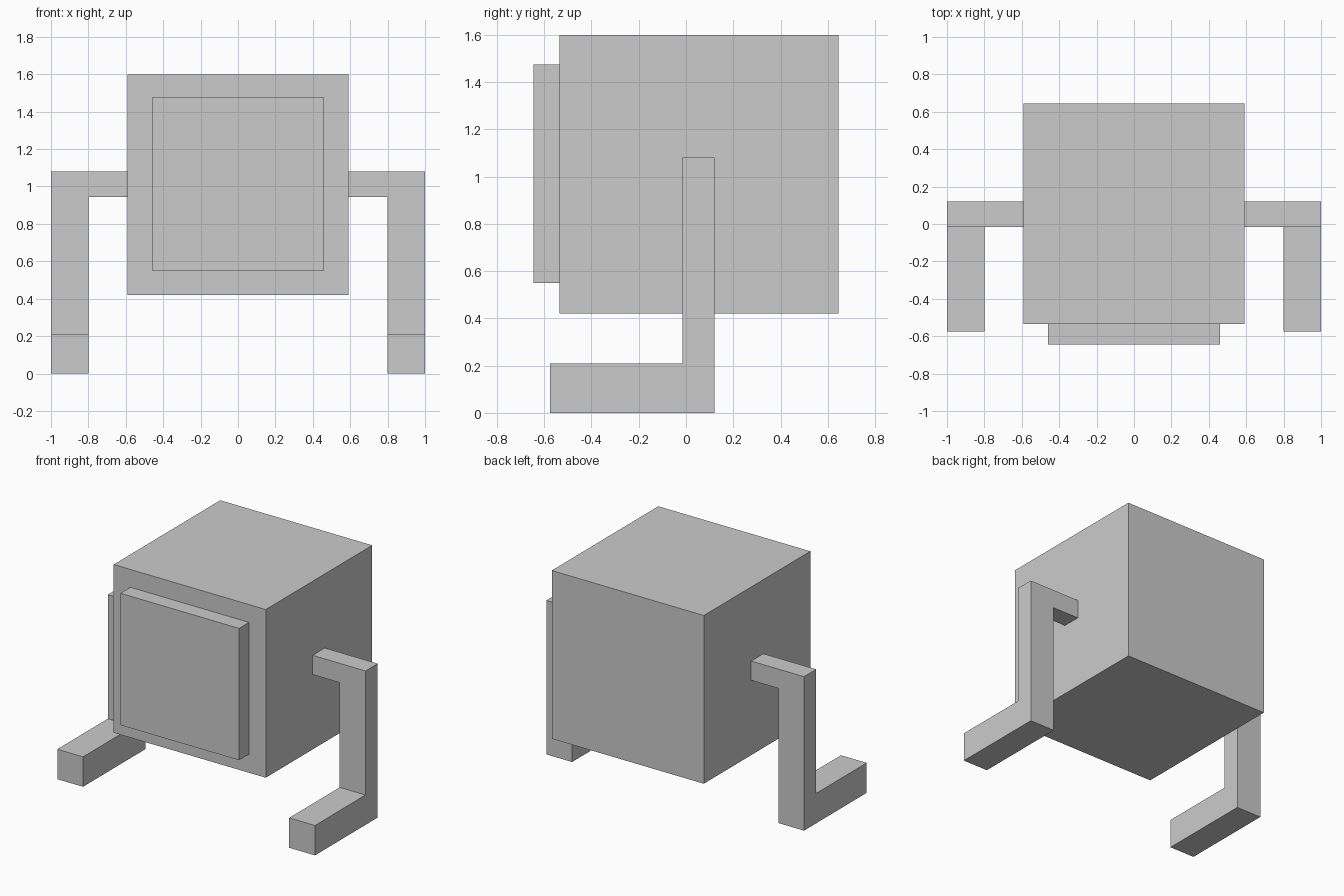
import bpy, bmesh
from mathutils import Vector

if "Cube" in bpy.data.objects:
    bpy.data.objects.remove(bpy.data.objects["Cube"])


def finish(name, bm):
    bmesh.ops.recalc_face_normals(bm, faces=bm.faces)
    mesh = bpy.data.meshes.new(name)
    bm.to_mesh(mesh)
    bm.free()
    obj = bpy.data.objects.new(name, mesh)
    bpy.context.collection.objects.link(obj)
    return obj


def box(name, lo, hi):
    lo, hi = Vector(lo), Vector(hi)
    bm = bmesh.new()
    bmesh.ops.create_cube(bm, size=1)
    bmesh.ops.scale(bm, vec=hi - lo, verts=bm.verts)
    bmesh.ops.translate(bm, vec=(lo + hi) / 2, verts=bm.verts)
    return finish(name, bm)


def extrude(bm, face, y):
    """Extrude a face along y and return the moved face."""
    geom = bmesh.ops.extrude_face_region(bm, geom=[face])["geom"]
    bmesh.ops.translate(bm, vec=(0, y, 0),
                        verts=[g for g in geom if isinstance(g, bmesh.types.BMVert)])
    return next(g for g in geom if isinstance(g, bmesh.types.BMFace))


# Cube body and raised front panel
box("body", (-0.59, -0.535, 0.42), (0.59, 0.645, 1.6))
box("front_panel", (-0.46, -0.645, 0.55), (0.46, -0.535, 1.475))

# Bent leg: shoulder bar and shin from one profile, split at foot height
bm = bmesh.new()
profile = [(0.59, 0.945), (0.59, 1.08), (1, 1.08), (1, 0.21),
           (1, 0), (0.8, 0), (0.8, 0.21), (0.8, 0.945)]
back = bm.faces.new([bm.verts.new((x, 0.12, z)) for x, z in profile])
front = extrude(bm, back, -0.135)
if not any(f is not front and all(abs(v.co.y - 0.12) < 1e-4 for v in f.verts)
           for f in bm.faces):
    bm.faces.new([v for v in bm.verts if v.co.y > 0.1])

# Foot pulled forward from the lower part of the shin
split = [v for v in front.verts if abs(v.co.z - 0.21) < 1e-4]
bmesh.utils.face_split(front, split[0], split[1])
sole = next(f for f in bm.faces
            if all(abs(v.co.y + 0.015) < 1e-4 and v.co.z < 0.22 for v in f.verts))
extrude(bm, sole, -0.56)
# Drop the covered face if the extrusion kept it
inner = [f for f in bm.faces
         if all(abs(v.co.y + 0.015) < 1e-4 and v.co.z < 0.22 for v in f.verts)]
bmesh.ops.delete(bm, geom=inner, context="FACES_ONLY")

# Mirror to the other side
leg = finish("legs", bm)
mirror = leg.modifiers.new("Mirror", "MIRROR")
mirror.use_axis[0] = True
